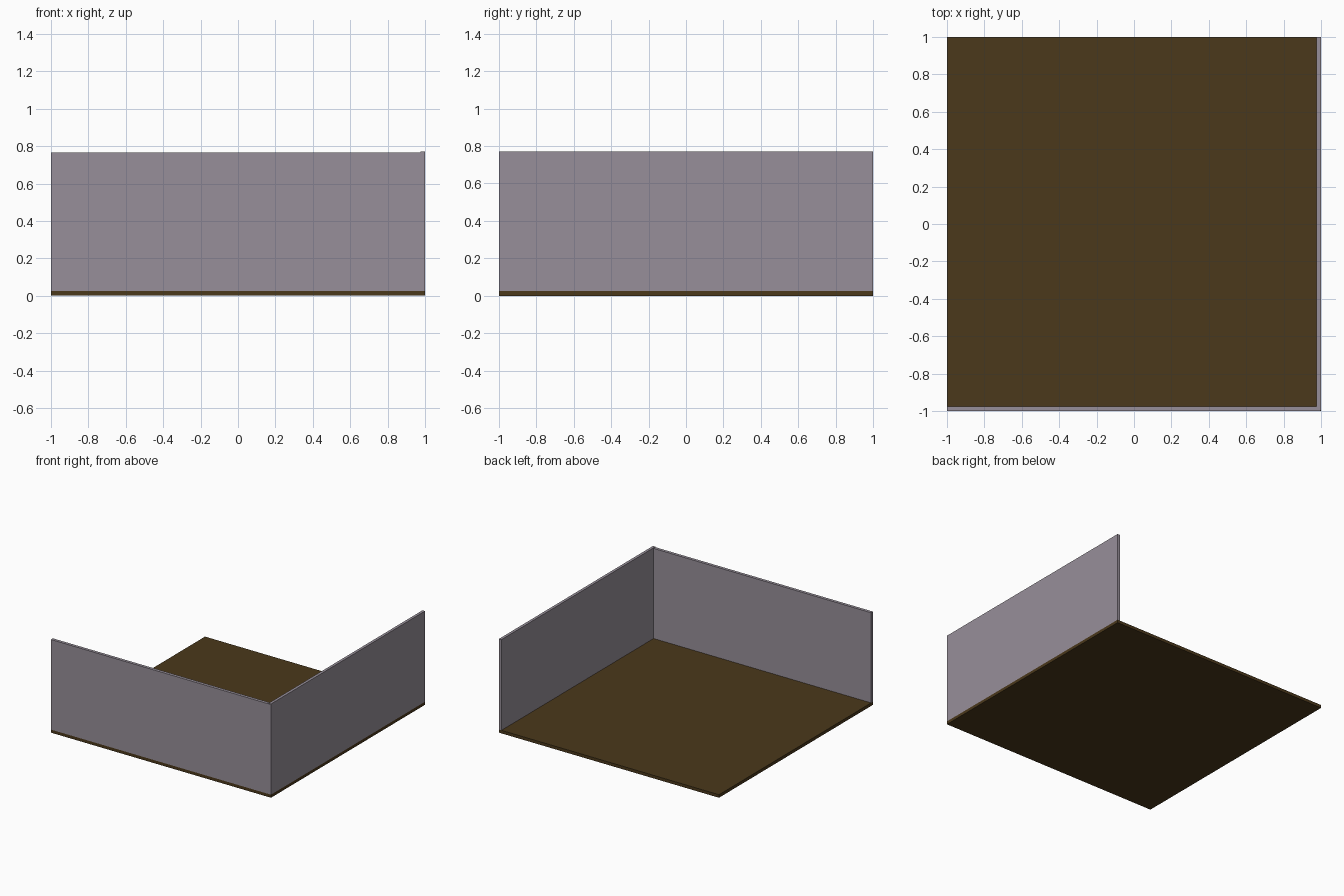
import bpy

if "Cube" in bpy.data.objects:
    bpy.data.objects.remove(bpy.data.objects["Cube"])

def material(name, rgb):
    m = bpy.data.materials.new(name)
    m.diffuse_color = (*rgb, 1)
    m.use_nodes = True
    m.node_tree.nodes["Principled BSDF"].inputs["Base Color"].default_value = m.diffuse_color
    return m

def box(name, lo, hi, mat):
    center = [(a + b) / 2 for a, b in zip(lo, hi)]
    bpy.ops.mesh.primitive_cube_add(size=1, location=center)
    ob = bpy.context.object
    ob.name = name
    ob.scale = [b - a for a, b in zip(lo, hi)]
    bpy.ops.object.transform_apply(location=False, rotation=False, scale=True)
    ob.data.materials.append(mat)
    return ob

wood = material("dark_wood", (0.07, 0.04, 0.011))
plaster = material("mauve_plaster", (0.31, 0.275, 0.32))

# Floor slab
box("floor", (-1, -1, 0), (1, 1, 0.025), wood)

# Two walls meeting at the front right corner
box("front_wall", (-1, -1, 0.025), (0.995, -0.975, 0.765), plaster)
box("right_wall", (0.977, -0.998, 0.025), (1, 1, 0.77), plaster)
